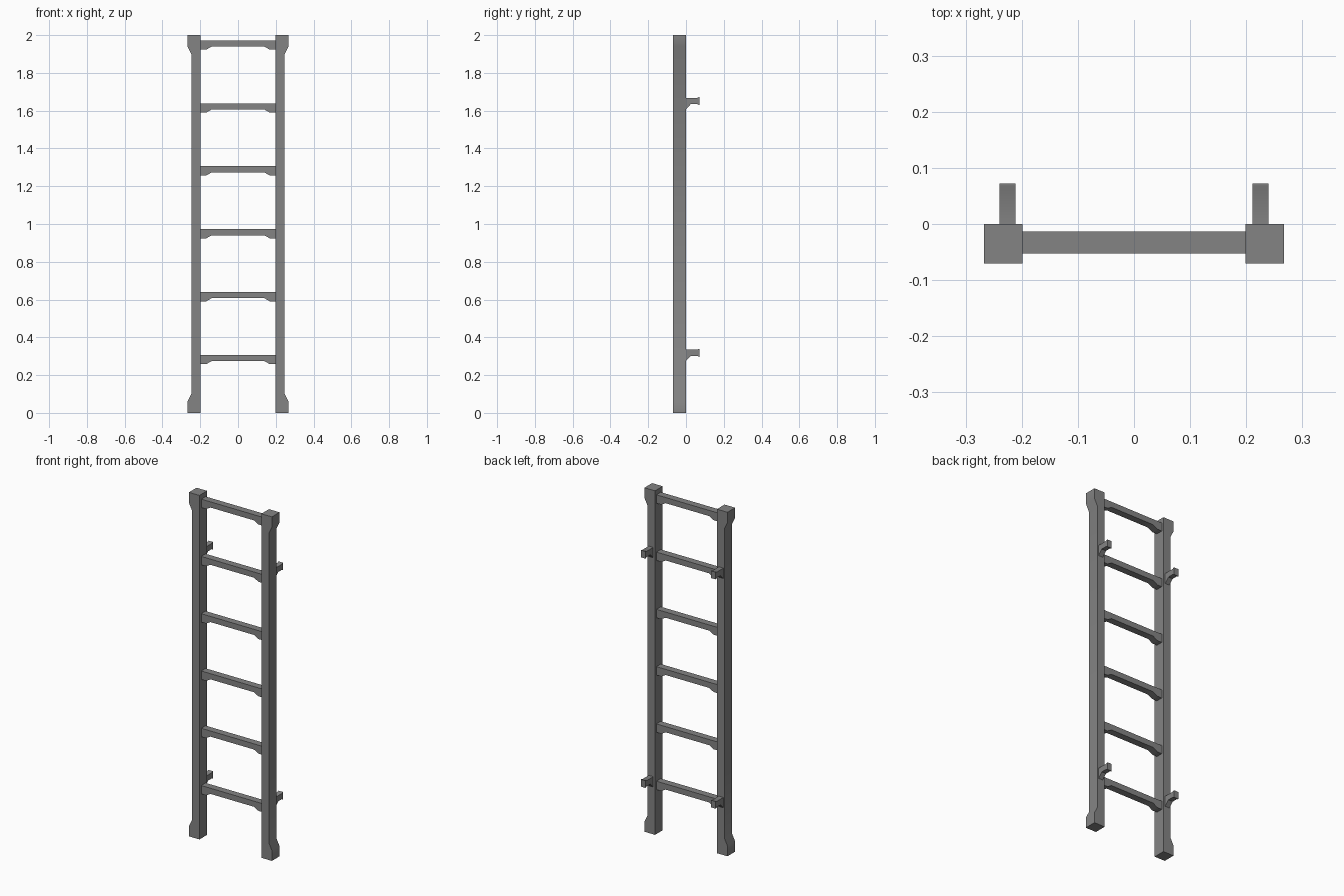
import bpy
import bmesh
from math import radians

cube = bpy.data.objects.get("Cube")
if cube:
    bpy.data.objects.remove(cube, do_unlink=True)

grey = bpy.data.materials.new("painted grey metal")
grey.use_nodes = True
colour = (0.23, 0.23, 0.23, 1)
grey.diffuse_color = colour
grey.node_tree.nodes["Principled BSDF"].inputs["Base Color"].default_value = colour


def extrude_profile(name, points, to_3d, start, end):
    """Extrude a 2D outline between two positions along the remaining axis."""
    bm = bmesh.new()
    face = bm.faces.new([bm.verts.new(to_3d(a, b, start)) for a, b in points])
    new = bmesh.ops.extrude_face_region(bm, geom=[face])["geom"]
    shift = [q - p for p, q in zip(to_3d(0, 0, start), to_3d(0, 0, end))]
    bmesh.ops.translate(bm, vec=shift, verts=[v for v in new if isinstance(v, bmesh.types.BMVert)])
    bmesh.ops.recalc_face_normals(bm, faces=bm.faces)
    mesh = bpy.data.meshes.new(name)
    bm.to_mesh(mesh)
    bm.free()
    mesh.materials.append(grey)
    obj = bpy.data.objects.new(name, mesh)
    bpy.context.collection.objects.link(obj)
    bpy.ops.object.select_all(action="DESELECT")
    obj.select_set(True)
    bpy.context.view_layer.objects.active = obj
    bpy.ops.object.shade_smooth_by_angle(angle=radians(30))
    return obj


def along_y(x, z, y):
    return (x, y, z)


def along_x(y, z, x):
    return (x, y, z)


for side, sign in (("left", 1), ("right", -1)):
    # Upright with flared foot and head
    outer = [(0.267, 0), (0.267, 0.06), (0.247, 0.10),
             (0.247, 1.90), (0.267, 1.94), (0.267, 2)]
    outline = [(0.199, 0)] + outer + [(0.199, 2)]
    extrude_profile(f"{side}_upright", [(sign * x, z) for x, z in outline],
                    along_y, -0.07, 0)

    # Wall brackets: braced arm with a slightly flared end
    for level, top in (("lower", 0.339), ("upper", 1.672)):
        arm = [(0, -0.004), (0.06, -0.004), (0.068, 0), (0.072, 0),
               (0.072, -0.042), (0.068, -0.042), (0.06, -0.037),
               (0.026, -0.037), (0, -0.064)]
        extrude_profile(f"{side}_{level}_bracket", [(y, top + z) for y, z in arm],
                        along_x, sign * 0.211, sign * 0.24)

# Rungs with haunched ends
for i in range(6):
    top = 0.307 + i * 0.333
    half = [(0.2, 0), (0.2, -0.049), (0.168, -0.049), (0.14, -0.033)]
    outline = half + [(-x, z) for x, z in reversed(half)]
    extrude_profile(f"rung_{i + 1}", [(x, top + z) for x, z in outline],
                    along_y, -0.053, -0.013)
